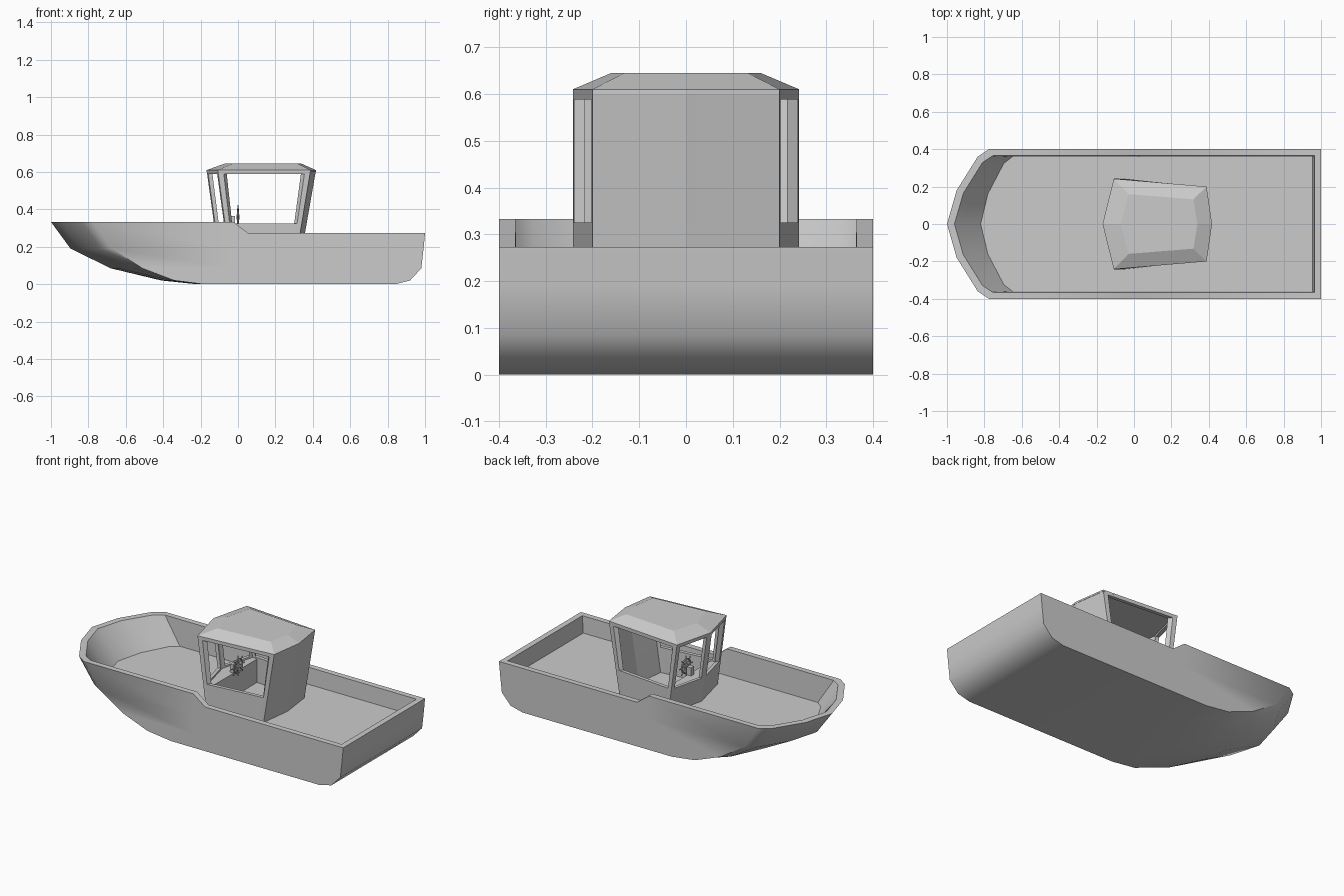
import bpy, bmesh, math
from mathutils import Matrix

if "Cube" in bpy.data.objects:
    bpy.data.objects.remove(bpy.data.objects["Cube"])


def finish(bm, name, angle=None):
    bmesh.ops.remove_doubles(bm, verts=bm.verts, dist=1e-5)
    bmesh.ops.recalc_face_normals(bm, faces=bm.faces)
    me = bpy.data.meshes.new(name)
    bm.to_mesh(me)
    bm.free()
    ob = bpy.data.objects.new(name, me)
    bpy.context.collection.objects.link(ob)
    if angle:
        bpy.ops.object.select_all(action='DESELECT')
        ob.select_set(True)
        bpy.context.view_layer.objects.active = ob
        bpy.ops.object.shade_smooth_by_angle(angle=math.radians(angle))
    return ob


def loft(rings, name, angle=None):
    """Skin a stack of equal-length closed rings and cap both ends."""
    bm = bmesh.new()
    vs = [[bm.verts.new(p) for p in r] for r in rings]
    n = len(rings[0])
    for a, b in zip(vs, vs[1:]):
        for i in range(n):
            j = (i + 1) % n
            bm.faces.new((a[i], a[j], b[j], b[i]))
    bm.faces.new(vs[0])
    bm.faces.new(vs[-1])
    return finish(bm, name, angle)


# Hull: water-level outlines, up the outside, over the rim, down to the deck
def rim_z(x):
    return 0.333 - 0.06 * min(1, max(0, (x + 0.025) / 0.08))


def hull_ring(z, bow, corner, stern, h):
    d = corner - bow
    half = [(bow, 0), (bow + .23 * d, .45 * h), (bow + .73 * d, .9 * h), (corner, h),
            (-0.025, h), (0.055, h), (stern, h)]
    full = half + [(x, -y) for x, y in half[:0:-1]]
    return [(x, y, rim_z(x) if z is None else z) for x, y in full]


loft([hull_ring(*r) for r in (
    (0.0, -0.22, -0.18, 0.84, 0.4),
    (0.02, -0.41, -0.34, 0.92, 0.4),
    (0.085, -0.68, -0.51, 0.98, 0.4),
    (0.19, -0.895, -0.675, 0.992, 0.4),
    (None, -1.0, -0.775, 1.0, 0.4),
    (None, -0.96, -0.755, 0.965, 0.365),
    (0.17, -0.82, -0.65, 0.955, 0.36))], "hull", 40)

# Cabin outline at any height: tip, front corners, back corners, back middle
TOP = [(-.168, 0), (-.108, .242), (.388, .2), (.417, 0), (.388, -.2), (-.108, -.242)]
LOW = [(-.107, 0), (-.048, .242), (.315, .2), (.34, 0), (.315, -.2), (-.048, -.242)]


def outline(z, sx=1, sy=1):
    t = (z - 0.17) / 0.44
    pts = [(a + (c - a) * t, b + (d - b) * t) for (a, b), (c, d) in zip(LOW, TOP)]
    return [(0.12 + (x - 0.12) * sx, y * sy, z) for x, y in pts]


# Cabin walls: grid of thick cells, leaving out the window cells
rows = [0.17, 0.325, 0.588, 0.608]
margin = [0.1, 0.06, 0.1, 0.1, 0.06, 0.1]
windows = {0, 1, 4, 5}
bm = bmesh.new()


def wall_ring(z, inner):
    p = outline(z, .92, .9) if inner else outline(z)
    ring = []
    for i in range(6):
        (x0, y0, _), (x1, y1, _) = p[i], p[(i + 1) % 6]
        for t in (0, margin[i], 1 - margin[i]):
            ring.append(bm.verts.new((x0 + (x1 - x0) * t, y0 + (y1 - y0) * t, z)))
    return ring


outer = [wall_ring(z, False) for z in rows]
inner = [wall_ring(z, True) for z in rows]


def solid(r, c):
    c %= 18
    return 0 <= r < 3 and not (r == 1 and c % 3 == 1 and c // 3 in windows)


for r in range(3):
    for c in range(18):
        if not solid(r, c):
            continue
        n = (c + 1) % 18
        for g in (outer, inner):
            bm.faces.new((g[r][c], g[r][n], g[r + 1][n], g[r + 1][c]))
        for dr, dc, a, b in ((-1, 0, (r, c), (r, n)), (1, 0, (r + 1, c), (r + 1, n)),
                             (0, -1, (r, c), (r + 1, c)), (0, 1, (r, n), (r + 1, n))):
            if not solid(r + dr, c + dc):
                bm.faces.new((outer[a[0]][a[1]], outer[b[0]][b[1]],
                              inner[b[0]][b[1]], inner[a[0]][a[1]]))
finish(bm, "cabin_walls")

# Roof: chamfered cap on the wall outline
top = [(0.155 + (x - 0.155) * .7, y * .66, 0.645) for x, y in TOP]
loft([[(x, y, 0.6) for x, y in TOP], [(x, y, 0.61) for x, y in TOP], top], "cabin_roof")

# Dashboard filling the nose of the cabin
dash = []
for z in (0.17, 0.315):
    p = outline(z, .93, .91)
    dash.append([p[0], p[1], (-0.02, p[1][1] * .97, z), (-0.02, p[5][1] * .97, z), p[5]])
loft(dash, "dashboard")

# Helm: rim, four through-spokes, hub and bracket, facing along x
cx, cz = 0.0, 0.36
bpy.ops.mesh.primitive_torus_add(major_radius=0.042, minor_radius=0.005, major_segments=24,
                                 minor_segments=8, location=(cx, 0, cz),
                                 rotation=(0, math.pi / 2, 0))
bpy.context.object.name = "helm_rim"
bpy.ops.object.shade_smooth_by_angle()

bm = bmesh.new()
for k in range(4):
    bmesh.ops.create_cone(bm, cap_ends=True, segments=8, radius1=0.004, radius2=0.004, depth=0.125,
                          matrix=Matrix.Translation((cx, 0, cz)) @ Matrix.Rotation(k * math.pi / 4, 4, 'X'))
bmesh.ops.create_cone(bm, cap_ends=True, segments=12, radius1=0.013, radius2=0.013, depth=0.018,
                      matrix=Matrix.Translation((cx, 0, cz)) @ Matrix.Rotation(math.pi / 2, 4, 'Y'))
finish(bm, "helm_spokes", 30)

bm = bmesh.new()
bmesh.ops.create_cube(bm, size=1, matrix=Matrix.Translation((-0.03, 0, 0.335))
                      @ Matrix.Diagonal((0.03, 0.03, 0.06, 1)))
finish(bm, "helm_bracket")
